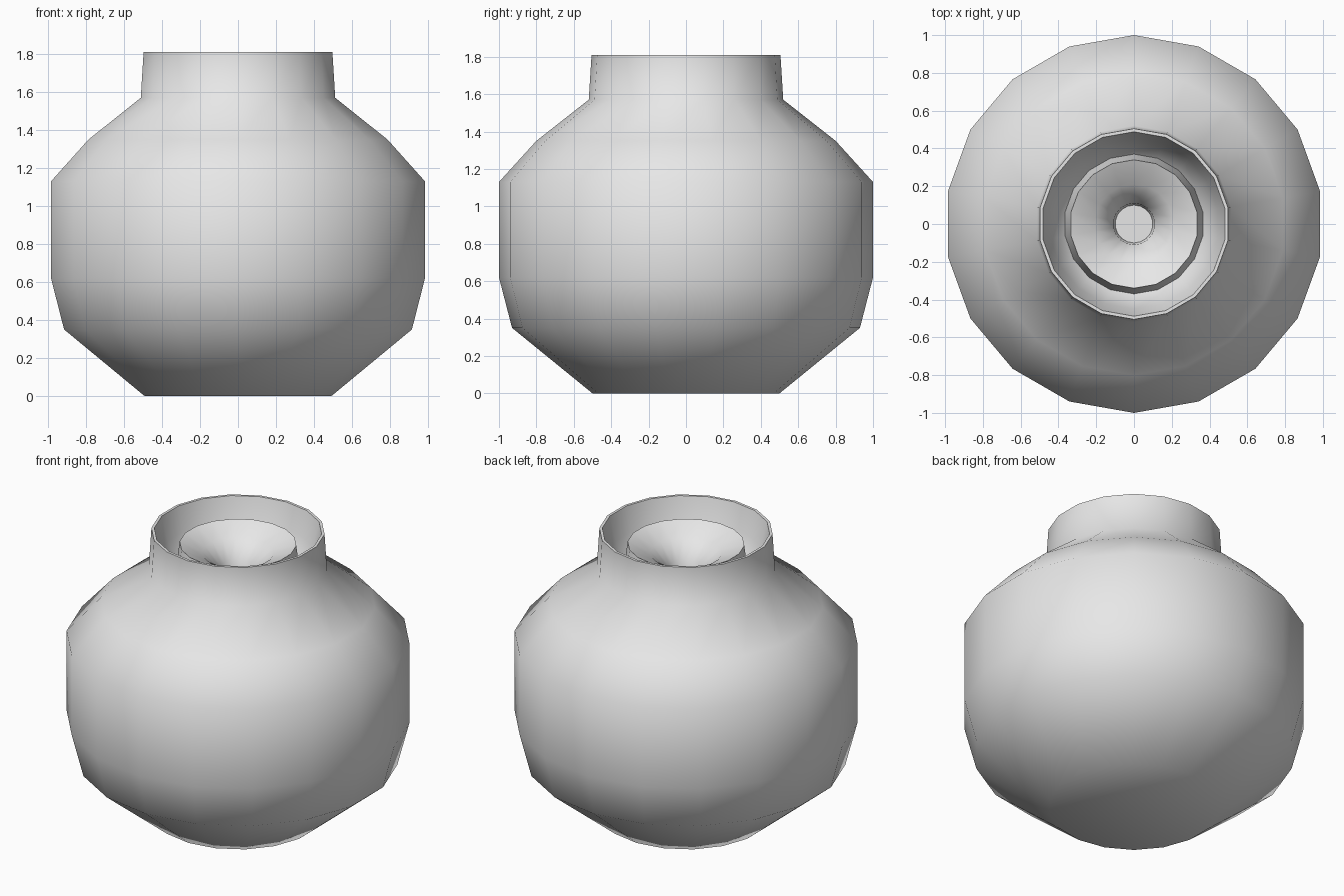
import bpy, bmesh, math

cube = bpy.data.objects.get("Cube")
if cube:
    bpy.data.objects.remove(cube, do_unlink=True)

SIDES = 18

clay = bpy.data.materials.new("plain grey clay")
clay.use_nodes = True
clay.diffuse_color = (0.8, 0.8, 0.8, 1)
clay.node_tree.nodes["Principled BSDF"].inputs["Base Color"].default_value = (0.8, 0.8, 0.8, 1)


def lathe(name, profile, smooth_angle):
    """Turn a (radius, height) profile around the z axis."""
    bm = bmesh.new()
    verts = [bm.verts.new((0, r, z)) for r, z in profile]
    edges = [bm.edges.new(pair) for pair in zip(verts, verts[1:])]
    bmesh.ops.spin(bm, geom=verts + edges, cent=(0, 0, 0), axis=(0, 0, 1),
                   angle=math.tau, steps=SIDES, use_duplicate=False)
    bmesh.ops.remove_doubles(bm, verts=bm.verts, dist=0.0005)
    bmesh.ops.recalc_face_normals(bm, faces=bm.faces)
    mesh = bpy.data.meshes.new(name)
    bm.to_mesh(mesh)
    bm.free()
    mesh.materials.append(clay)
    obj = bpy.data.objects.new(name, mesh)
    bpy.context.collection.objects.link(obj)
    bpy.ops.object.select_all(action='DESELECT')
    obj.select_set(True)
    bpy.context.view_layer.objects.active = obj
    bpy.ops.object.shade_smooth_by_angle(angle=math.radians(smooth_angle))
    return obj


# Round pot: base, belly, shoulder, neck, thin rim and inner neck wall
lathe("pot_body", [
    (0, 0), (0.5, 0), (0.93, 0.35), (1.0, 0.62), (1.0, 1.13),
    (0.8, 1.35), (0.52, 1.57), (0.505, 1.81), (0.488, 1.81),
    (0.45, 1.66), (0.375, 1.5), (0, 1.3)], 60)

# Funnel set inside the neck, with a small well in the middle
lathe("neck_funnel", [
    (0, 1.36), (0.37, 1.5), (0.34, 1.73), (0.21, 1.67),
    (0.11, 1.57), (0.1, 1.45), (0, 1.45)], 50)
